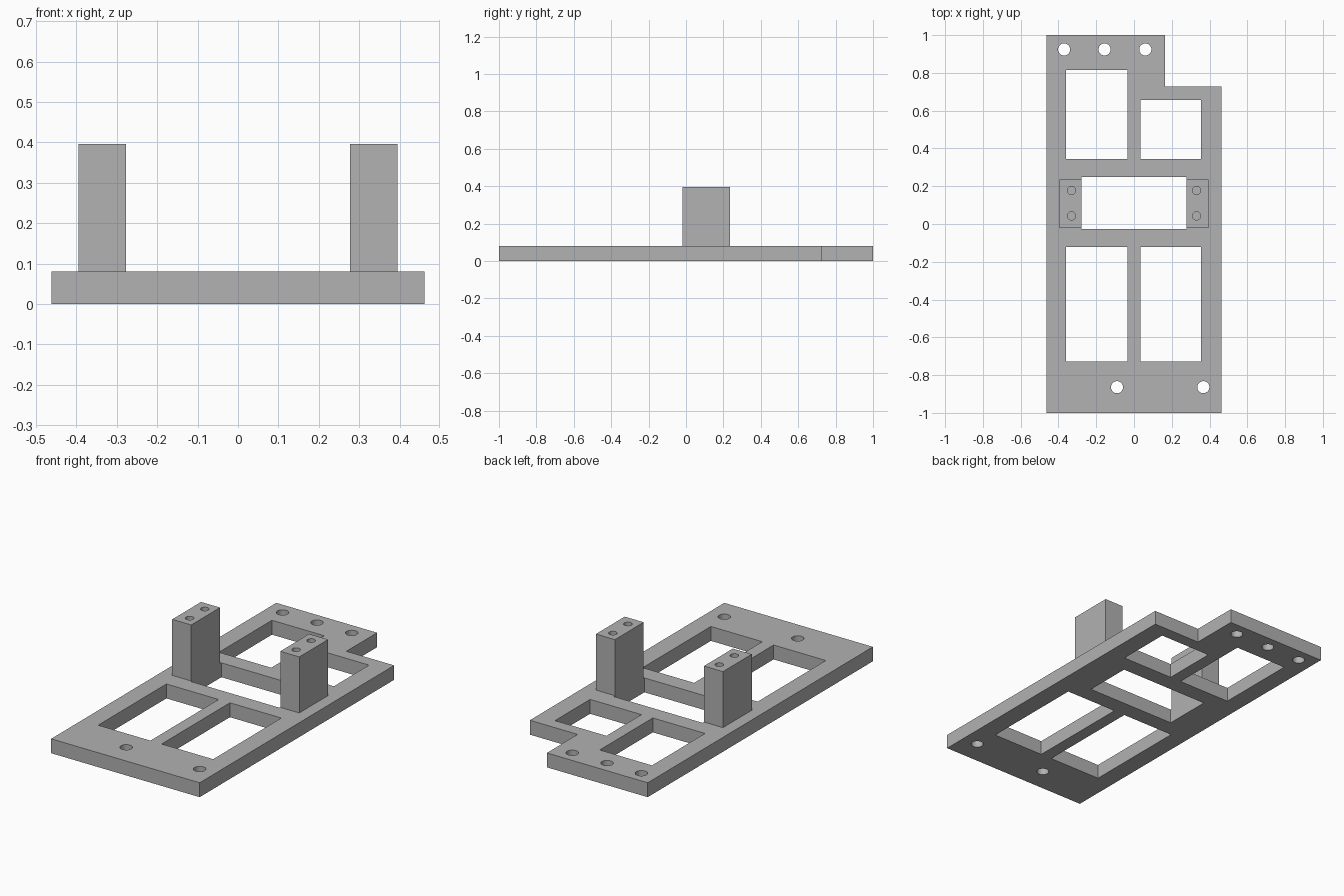
import bpy

cube = bpy.data.objects.get("Cube")
if cube:
    bpy.data.objects.remove(cube, do_unlink=True)

THICK, TOP = 0.081, 0.396

grey = bpy.data.materials.new("plain grey")
grey.use_nodes = True
colour = (0.445, 0.445, 0.445, 1)
grey.diffuse_color = colour
grey.node_tree.nodes["Principled BSDF"].inputs["Base Color"].default_value = colour


def box(name, x0, x1, y0, y1, z0, z1):
    bpy.ops.mesh.primitive_cube_add(
        size=1, location=((x0 + x1) / 2, (y0 + y1) / 2, (z0 + z1) / 2))
    ob = bpy.context.object
    ob.name = name
    ob.scale = (x1 - x0, y1 - y0, z1 - z0)
    bpy.ops.object.transform_apply(location=True, rotation=False, scale=True)
    ob.data.materials.append(grey)
    return ob


def drill(name, x, y, radius, z0, z1):
    bpy.ops.mesh.primitive_cylinder_add(
        vertices=32, radius=radius, depth=z1 - z0, location=(x, y, (z0 + z1) / 2))
    ob = bpy.context.object
    ob.name = name
    ob.data.materials.append(grey)
    return ob


def combine(target, others, operation):
    for other in others:
        mod = target.modifiers.new(operation.lower(), 'BOOLEAN')
        mod.operation = operation
        mod.solver = 'EXACT'
        mod.object = other
        bpy.context.view_layer.objects.active = target
        bpy.ops.object.modifier_apply(modifier=mod.name)
        bpy.data.objects.remove(other, do_unlink=True)


def finish(ob):
    bpy.ops.object.select_all(action='DESELECT')
    ob.select_set(True)
    bpy.context.view_layer.objects.active = ob
    bpy.ops.object.shade_smooth_by_angle()


# Base plate with a notched back left corner, windows and screw holes
plate = box("base_plate", -0.462, 0.462, -1, 1, 0, THICK)
openings = [
    (0.165, 0.6, 0.727, 1.2),        # corner notch
    (-0.36, -0.035, 0.345, 0.816),   # back windows
    (0.035, 0.355, 0.345, 0.657),
    (-0.277, 0.277, -0.026, 0.248),  # slot between the posts
    (-0.36, -0.035, -0.728, -0.122), # front windows
    (0.035, 0.355, -0.728, -0.122),
]
cutters = [box("window_cutter", *o, -0.1, 0.2) for o in openings]
screws = [(-0.37, 0.924), (-0.156, 0.924), (0.06, 0.924), (-0.09, -0.864), (0.367, -0.864)]
cutters += [drill("screw_cutter", x, y, 0.032, -0.1, 0.2) for x, y in screws]
combine(plate, cutters, 'DIFFERENCE')
finish(plate)

# Two mounting posts with blind screw holes in their tops
for side, s in (("left", 1), ("right", -1)):
    x0, x1 = sorted((s * 0.277, s * 0.395))
    post = box(side + "_post", x0, x1, -0.02, 0.236, THICK, TOP)
    holes = [drill("pilot_cutter", s * 0.331, y, 0.022, TOP - 0.2, TOP + 0.1)
             for y in (0.043, 0.177)]
    combine(post, holes, 'DIFFERENCE')
    finish(post)
